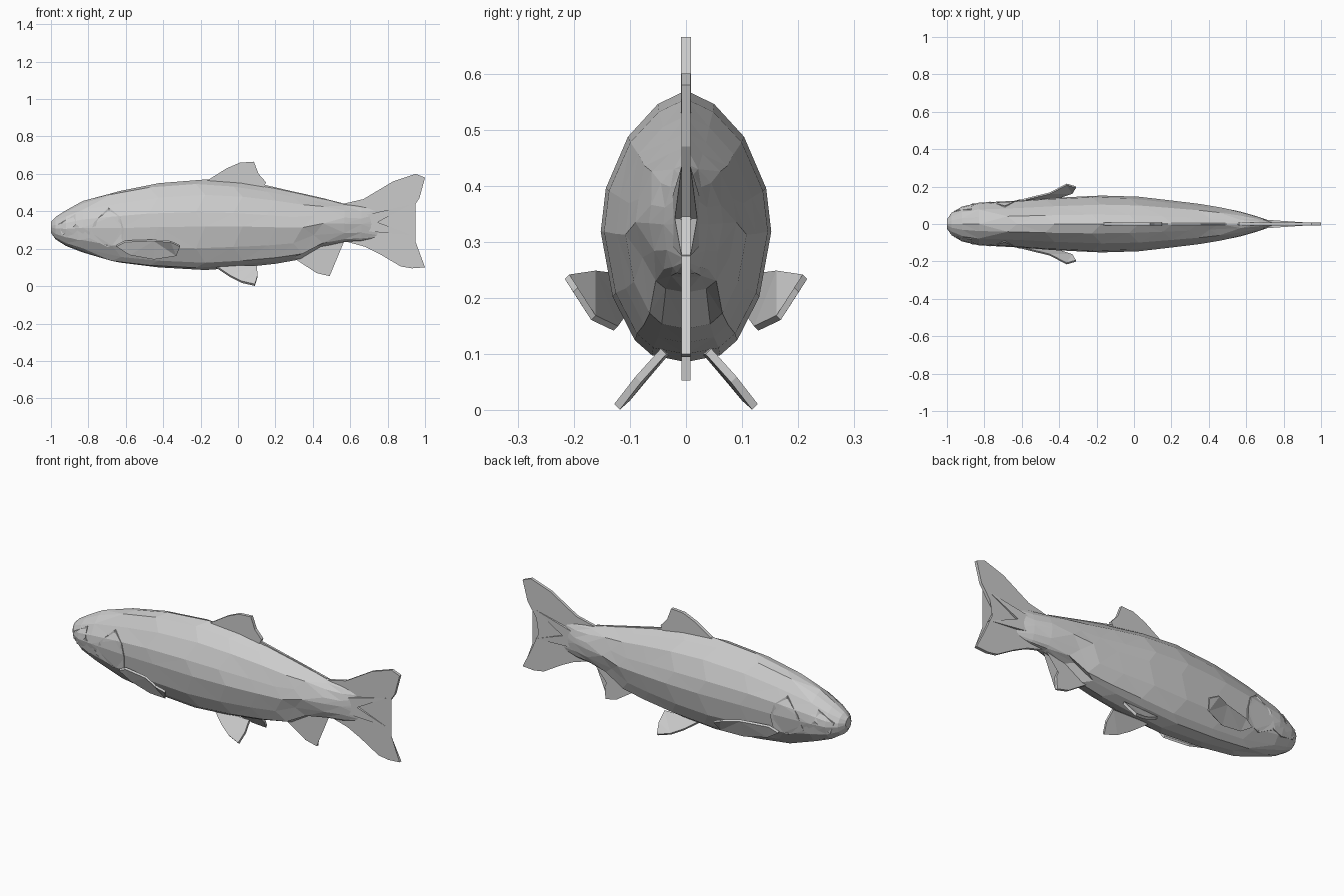
import bpy, bmesh
from mathutils import Vector

cube = bpy.data.objects.get("Cube")
if cube:
    bpy.data.objects.remove(cube, do_unlink=True)

grey = bpy.data.materials.new("pale_grey")
grey.use_nodes = True
COLOR = (0.6, 0.6, 0.6, 1)
grey.diffuse_color = COLOR
grey.node_tree.nodes["Principled BSDF"].inputs["Base Color"].default_value = COLOR

# Body stations: x, belly height, back height, half width
STATIONS = [
    (-1.0, .285, .345, .025), (-.975, .25, .37, .06), (-.92, .215, .405, .093),
    (-.83, .18, .455, .114), (-.65, .125, .51, .125), (-.45, .1, .55, .14),
    (-.2, .086, .57, .152), (0, .1, .555, .146), (.18, .12, .525, .125),
    (.32, .145, .495, .108), (.43, .21, .47, .09), (.57, .235, .44, .066),
    (.66, .24, .43, .04), (.75, .26, .41, .01)]
# Half cross-section: height fraction, width fraction
SECTION = [(0, 0), (.025, .4), (.08, .6), (.24, .86), (.48, 1),
           (.64, .94), (.83, .68), (.95, .33), (1, 0)]


def lerp_rows(rows, v):
    """Interpolate a table of rows keyed by their first column."""
    v = min(max(v, rows[0][0]), rows[-1][0])
    for a, b in zip(rows, rows[1:]):
        if v <= b[0]:
            f = (v - a[0]) / (b[0] - a[0])
            return [p + (q - p) * f for p, q in zip(a, b)]


def skin_y(x, z):
    _, low, high, wide = lerp_rows(STATIONS, x)
    return wide * lerp_rows(SECTION, (z - low) / (high - low))[1]


def finish(bm, name, triangulate=True):
    if triangulate:
        bmesh.ops.triangulate(bm, faces=bm.faces[:])
    bmesh.ops.recalc_face_normals(bm, faces=bm.faces[:])
    mesh = bpy.data.meshes.new(name)
    bm.to_mesh(mesh)
    bm.free()
    mesh.materials.append(grey)
    obj = bpy.data.objects.new(name, mesh)
    bpy.context.collection.objects.link(obj)
    return obj


def slab(name, side_a, side_b):
    """Closed solid between two matching outlines."""
    bm = bmesh.new()
    a = [bm.verts.new(p) for p in side_a]
    b = [bm.verts.new(p) for p in side_b]
    bm.faces.new(a)
    bm.faces.new(b[::-1])
    for i in range(len(a)):
        j = (i + 1) % len(a)
        bm.faces.new((a[i], b[i], b[j], a[j]))
    return finish(bm, name)


def flat_fin(name, outline, thick):
    slab(name, [(x, -thick, z) for x, z in outline],
         [(x, thick, z) for x, z in outline])


def paired_fin(name, outline, offset):
    for label, s in (("left", 1), ("right", -1)):
        pts = [Vector((x, y * s, z)) for x, y, z in outline]
        off = Vector((0, offset[0] * s, offset[1]))
        slab(label + "_" + name, [p - off for p in pts], [p + off for p in pts])


# Body: lofted rings, alternate rows staggered for a faceted skin
bm = bmesh.new()
loop = [(t, w) for t, w in SECTION] + [(t, -w) for t, w in SECTION[-2:0:-1]]
rings = []
for k, (x, low, high, wide) in enumerate(STATIONS):
    ring = []
    for i, (t, w) in enumerate(loop):
        row = min(i, len(loop) - i)
        shift = .025 * (-1) ** row if 3 < k < 11 else 0
        ring.append(bm.verts.new((x + shift, w * wide, low + t * (high - low))))
    rings.append(ring)
n = len(loop)
for r, q in zip(rings, rings[1:]):
    for i in range(n):
        j = (i + 1) % n
        bm.faces.new((r[i], r[j], q[j], q[i]))
bm.faces.new(rings[0])
bm.faces.new(rings[-1])
finish(bm, "body")

# Fins on the centre line
flat_fin("dorsal_fin", [(-.18, .555), (-.06, .63), (.01, .66), (.085, .665),
                        (.11, .6), (.15, .555), (.13, .51), (0, .53)], .009)
flat_fin("back_ridge", [(.1, .53), (.14, .542), (.55, .446), (.55, .42)], .006)
flat_fin("anal_fin", [(.29, .155), (.42, .07), (.49, .053), (.495, .12),
                      (.465, .19), (.44, .215), (.57, .245), (.4, .25)], .008)

# Tail: thick at the root, thin at the lobes, with a forked rear edge
tail = [(.54, .435), (.67, .465), (.83, .56), (.95, .6), (1, .58), (.97, .47),
        (.885, .345), (.95, .2), (1, .1), (.93, .095), (.87, .105),
        (.76, .17), (.68, .21), (.57, .24)]
flat_fin("tail_fin", tail, .008)
for name, lean in (("upper_tail_ray", .1), ("lower_tail_ray", -.06)):
    mid = .335
    slab(name, [(.66, -.026, mid + .04), (.92, -.008, mid + lean), (.66, -.026, mid - .04)],
         [(.66, .026, mid + .04), (.92, .008, mid + lean), (.66, .026, mid - .04)])

# Paired fins
paired_fin("pectoral_fin", [
    (-.65, .115, .215), (-.6, .128, .24), (-.45, .165, .245), (-.36, .212, .238),
    (-.31, .197, .215), (-.33, .165, .165), (-.45, .125, .146), (-.58, .108, .17)],
    (.004, -.004))
paired_fin("pelvic_fin", [
    (-.12, .035, .105), (-.04, .08, .052), (.02, .105, .022), (.09, .123, .006),
    (.105, .085, .055), (.1, .04, .105)], (.005, .005))

# Gill covers and jaws: thin raised plates following the skin
PLATES = {
    "gill_cover": [(-.8, .26), (-.77, .34), (-.69, .42), (-.63, .37),
                   (-.61, .3), (-.62, .23), (-.7, .21)],
    "jaw": [(-.96, .33), (-.87, .385), (-.865, .33), (-.78, .26), (-.85, .245), (-.94, .27)]}
for part, outline in PLATES.items():
    for label, s in (("left", 1), ("right", -1)):
        slab(f"{label}_{part}",
             [(x, s * (skin_y(x, z) + .006), z) for x, z in outline],
             [(x, s * (skin_y(x, z) - .012), z) for x, z in outline])
